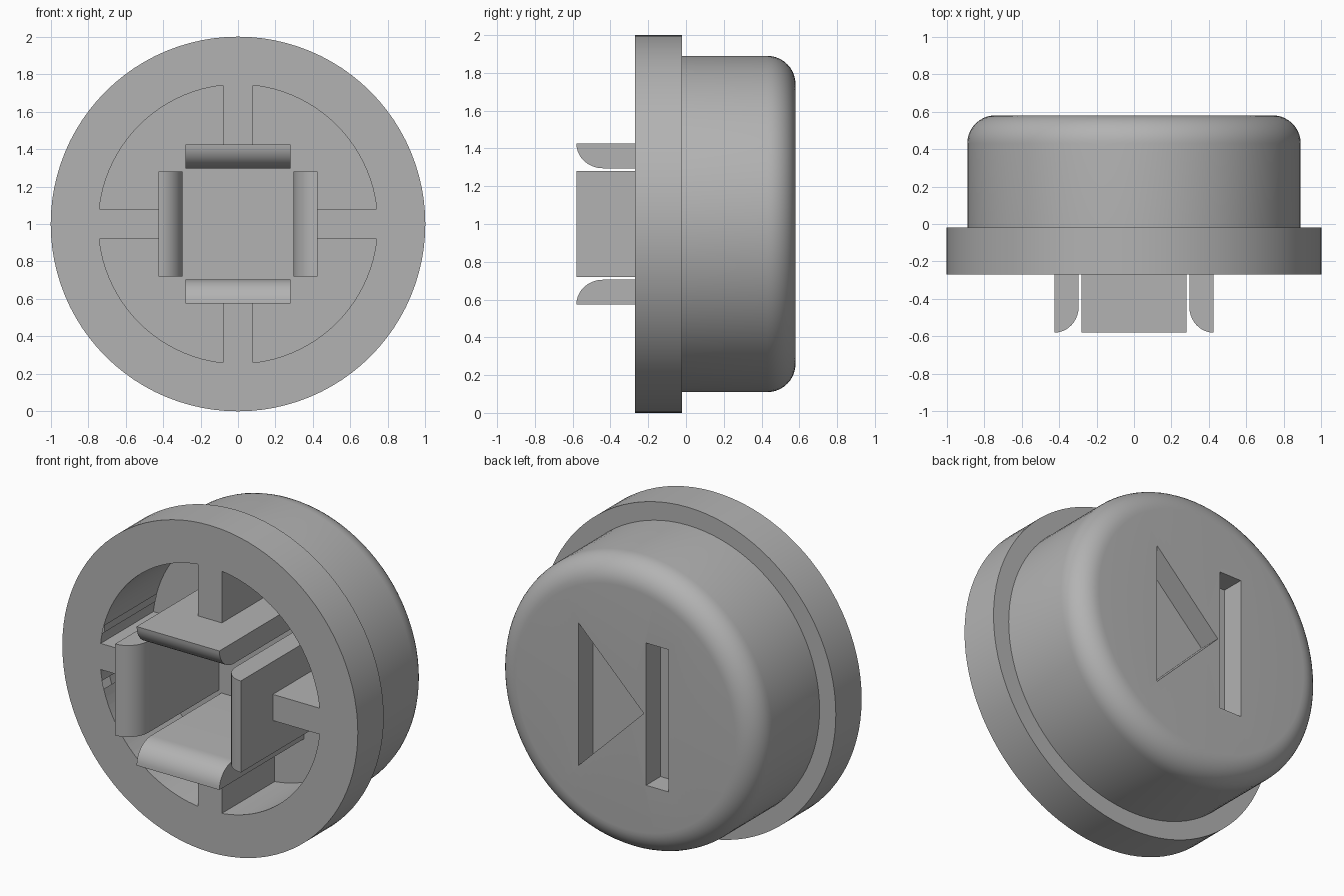
import bpy, bmesh, math
from mathutils import Matrix, Vector

if "Cube" in bpy.data.objects:
    bpy.data.objects.remove(bpy.data.objects["Cube"])

CENTRE = Vector((0, 0, 1))
grey = bpy.data.materials.new("plastic_grey")
grey.use_nodes = True
colour = (0.45, 0.45, 0.45, 1)
grey.diffuse_color = colour
grey.node_tree.nodes["Principled BSDF"].inputs["Base Color"].default_value = colour


def finish(bm, name):
    bmesh.ops.recalc_face_normals(bm, faces=bm.faces[:])
    mesh = bpy.data.meshes.new(name)
    bm.to_mesh(mesh)
    bm.free()
    mesh.materials.append(grey)
    obj = bpy.data.objects.new(name, mesh)
    bpy.context.collection.objects.link(obj)
    obj.location = CENTRE
    return obj


def lathe(name, profile, steps=96):
    """Spin (radius, y) points around the y axis."""
    bm = bmesh.new()
    verts = [bm.verts.new((r, y, 0)) for r, y in profile]
    edges = [bm.edges.new(pair) for pair in zip(verts, verts[1:])]
    bmesh.ops.spin(bm, geom=verts + edges, cent=(0, 0, 0), axis=(0, 1, 0),
                   angle=math.tau, steps=steps)
    bmesh.ops.remove_doubles(bm, verts=bm.verts[:], dist=1e-4)
    return finish(bm, name)


def prism(name, points, direction):
    """Extrude a closed outline along a direction."""
    bm = bmesh.new()
    face = bm.faces.new([bm.verts.new(p) for p in points])
    new = bmesh.ops.extrude_face_region(bm, geom=[face])["geom"]
    moved = [v for v in new if isinstance(v, bmesh.types.BMVert)]
    bmesh.ops.translate(bm, verts=moved, vec=direction)
    return finish(bm, name)


def slab(name, x0, x1, y0, y1, z0, z1):
    return prism(name, [(x0, y0, z0), (x1, y0, z0), (x1, y0, z1), (x0, y0, z1)],
                 (0, y1 - y0, 0))


def cut(target, cutters):
    for cutter in cutters:
        mod = target.modifiers.new("cut", "BOOLEAN")
        mod.operation = "DIFFERENCE"
        mod.solver = "EXACT"
        mod.object = cutter
    bpy.context.view_layer.update()
    graph = bpy.context.evaluated_depsgraph_get()
    mesh = bpy.data.meshes.new_from_object(target.evaluated_get(graph))
    target.modifiers.clear()
    target.data = mesh
    for cutter in cutters:
        bpy.data.objects.remove(cutter)


# Flanged cap with a rounded rear edge
FRONT, STEP, BACK, FLOOR = -0.27, -0.02, 0.58, 0.24
RADIUS, FILLET = 0.89, 0.15
profile = [(0, FRONT), (1, FRONT), (1, STEP), (RADIUS, STEP)]
for i in range(11):
    a = math.pi / 2 * i / 10
    profile.append((RADIUS - FILLET + FILLET * math.cos(a),
                    BACK - FILLET + FILLET * math.sin(a)))
profile.append((0, BACK))
cap = lathe("button_cap", profile)

# Round hollow, leaving four ribs standing
hollow = lathe("hollow_cutter", [(0, -0.4), (0.745, -0.4), (0.745, FLOOR), (0, FLOOR)])
ribs = []
for i in range(4):
    rib = slab("rib_cutter", 0.41, 0.9, -0.5, 0.4, -0.08, 0.08)
    rib.data.transform(Matrix.Rotation(i * math.pi / 2, 4, "Y"))
    ribs.append(rib)
cut(hollow, ribs)

# Recessed triangle and bar on the rear face
H, RECESS = 0.435, BACK - 0.14
triangle = prism("triangle_cutter",
                 [(0.32, RECESS, H), (0.32, RECESS, -H), (-0.12, RECESS, 0)], (0, 0.3, 0))
bar = slab("bar_cutter", -0.286, -0.136, RECESS, 0.8, -H, H)
cut(cap, [hollow, triangle, bar])

# Four clips with rounded inner tips
IN, OUT, TIP, HALF = 0.295, 0.425, -0.58, 0.28
outline = [(OUT, FLOOR + 0.01), (OUT, TIP)]
for i in range(1, 11):
    a = math.pi / 2 * i / 10
    outline.append((OUT - (OUT - IN) * math.sin(a), TIP + 0.14 * (1 - math.cos(a))))
outline.append((IN, FLOOR + 0.01))
parts = [cap]
for i, side in enumerate(("left", "lower", "right", "upper")):
    clip = prism(side + "_clip", [(x, y, -HALF) for x, y in outline], (0, 0, 2 * HALF))
    clip.data.transform(Matrix.Rotation(i * math.pi / 2, 4, "Y"))
    parts.append(clip)

# Smooth curves, sharp edges
bpy.ops.object.select_all(action="DESELECT")
for obj in parts:
    obj.select_set(True)
bpy.context.view_layer.objects.active = cap
bpy.ops.object.shade_smooth_by_angle(angle=math.radians(30))
